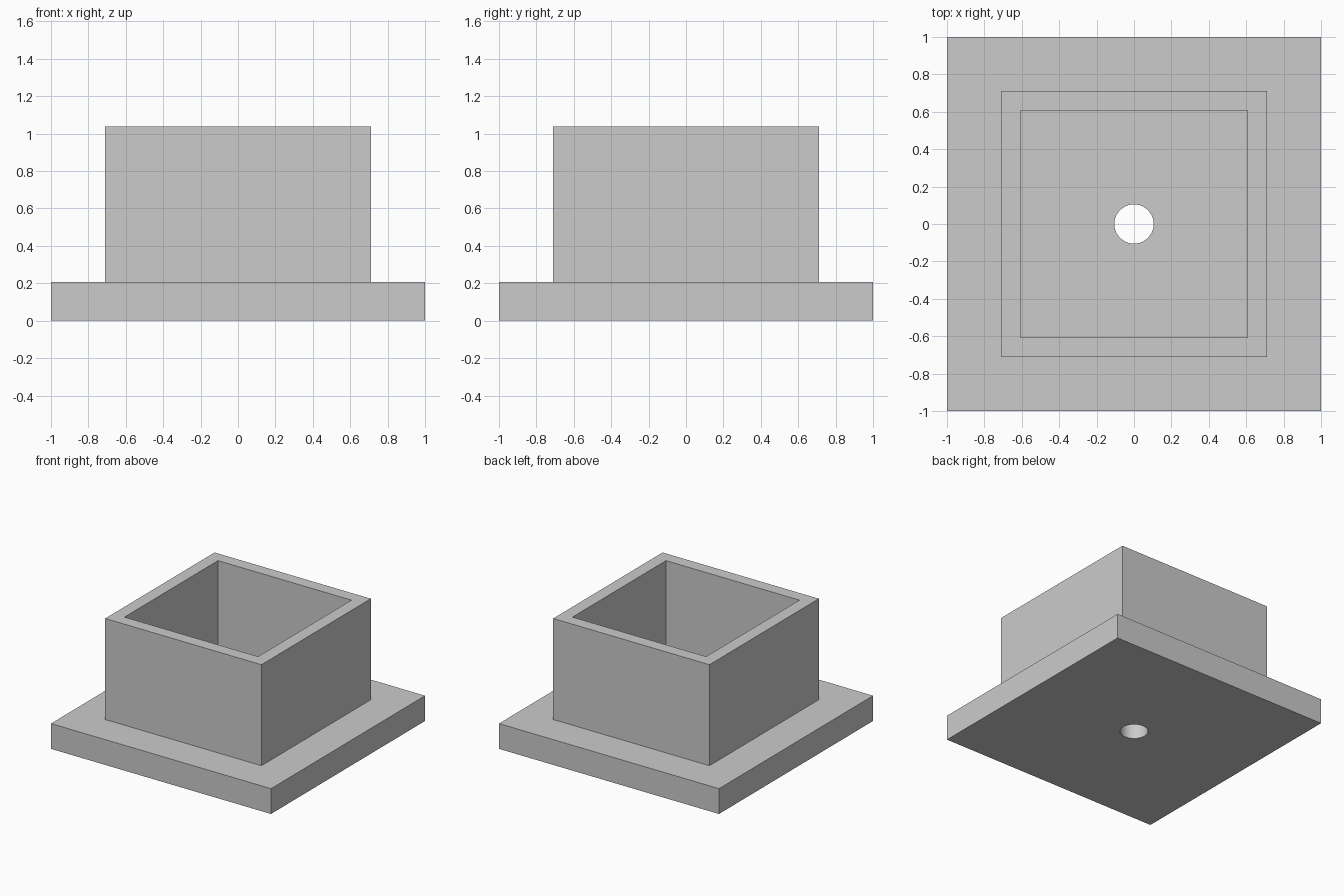
import bpy
import bmesh
from math import cos, sin, pi, radians

cube = bpy.data.objects.get("Cube")
if cube:
    bpy.data.objects.remove(cube, do_unlink=True)

PLATE, OUTER, INNER = 1.0, 0.71, 0.607   # half widths
HOLE, FLOOR, RIM = 0.105, 0.208, 1.038   # hole radius and heights

grey = bpy.data.materials.new("plain grey")
grey.use_nodes = True
colour = (0.6, 0.6, 0.6, 1)
grey.diffuse_color = colour
grey.node_tree.nodes["Principled BSDF"].inputs["Base Color"].default_value = colour

bm = bmesh.new()


def loop(radius, z, sides=4):
    """Closed ring of edges: a square of given half width, or a circle."""
    r = radius * 2 ** 0.5 if sides == 4 else radius
    angles = [2 * pi * i / sides + pi / 4 for i in range(sides)]
    verts = [bm.verts.new((r * cos(a), r * sin(a), z)) for a in angles]
    edges = [bm.edges.new((verts[i - 1], verts[i])) for i in range(sides)]
    return verts, edges


def skin(a, b):
    """Quads between two loops with equal side counts."""
    for i in range(len(a[0])):
        bm.faces.new((a[0][i - 1], a[0][i], b[0][i], b[0][i - 1]))


# Plate and hollow square socket, outside to inside
steps = [(PLATE, 0), (PLATE, FLOOR), (OUTER, FLOOR),
         (OUTER, RIM), (INNER, RIM), (INNER, FLOOR)]
squares = [loop(w, z) for w, z in steps]
for a, b in zip(squares, squares[1:]):
    skin(a, b)

# Round drain hole, then the flat floor and underside around it
hole_bottom, hole_top = loop(HOLE, 0, 64), loop(HOLE, FLOOR, 64)
skin(hole_bottom, hole_top)
for square, circle in ((squares[0], hole_bottom), (squares[-1], hole_top)):
    bmesh.ops.triangle_fill(bm, use_beauty=True, edges=square[1] + circle[1])

bmesh.ops.recalc_face_normals(bm, faces=bm.faces[:])
mesh = bpy.data.meshes.new("flanged_socket")
bm.to_mesh(mesh)
bm.free()
mesh.materials.append(grey)

socket = bpy.data.objects.new("flanged_socket", mesh)
bpy.context.collection.objects.link(socket)
bpy.ops.object.select_all(action='DESELECT')
socket.select_set(True)
bpy.context.view_layer.objects.active = socket
bpy.ops.object.shade_smooth_by_angle(angle=radians(30))
